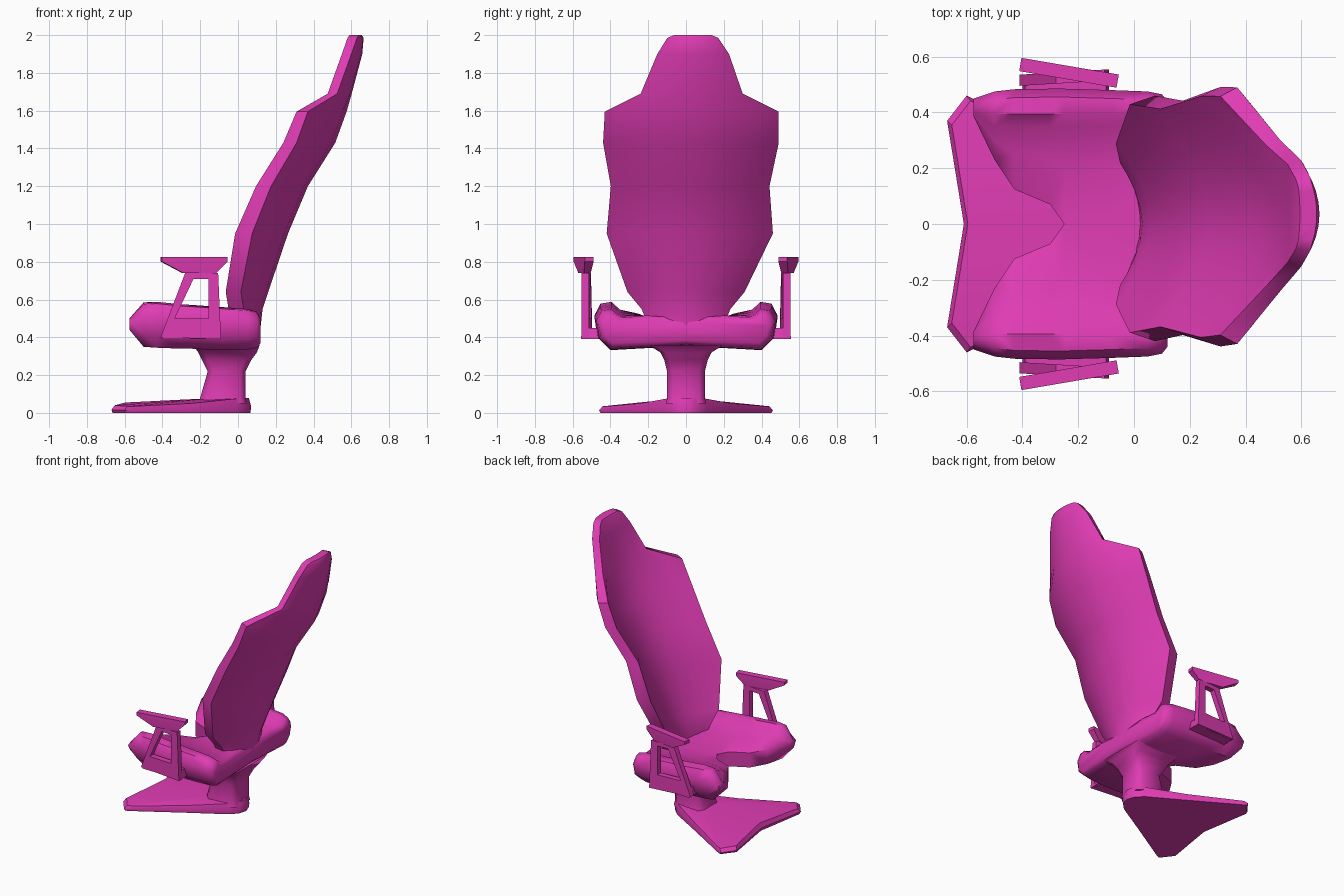
import bpy, bmesh
from math import radians, sin, cos
from mathutils import Vector, Matrix

if "Cube" in bpy.data.objects:
    bpy.data.objects.remove(bpy.data.objects["Cube"])

mat = bpy.data.materials.new("pink")
mat.diffuse_color = (0.745, 0.045, 0.456, 1)
mat.use_nodes = True
mat.node_tree.nodes["Principled BSDF"].inputs["Base Color"].default_value = mat.diffuse_color


def finish(name, bm, angle=50, mirror=False):
    """Optionally mirror across y, fix normals, and make a smooth-shaded object."""
    if mirror:
        mid = [f for f in bm.faces if all(abs(v.co.y) < 1e-4 for v in f.verts)]
        bmesh.ops.delete(bm, geom=mid, context='FACES')
        bmesh.ops.mirror(bm, geom=bm.verts[:] + bm.edges[:] + bm.faces[:],
                         matrix=Matrix.Identity(4), merge_dist=1e-4, axis='Y')
    bmesh.ops.recalc_face_normals(bm, faces=bm.faces[:])
    me = bpy.data.meshes.new(name)
    bm.to_mesh(me)
    bm.free()
    me.materials.append(mat)
    ob = bpy.data.objects.new(name, me)
    bpy.context.collection.objects.link(ob)
    bpy.ops.object.select_all(action='DESELECT')
    ob.select_set(True)
    bpy.context.view_layer.objects.active = ob
    bpy.ops.object.shade_smooth_by_angle(angle=radians(angle))
    return ob


def loft(bm, rings, caps=True, closed=False):
    """Bridge a list of equally long point rings with quads."""
    vs = [[bm.verts.new(p) for p in r] for r in rings]
    n = len(vs[0])
    pairs = list(zip(vs, vs[1:])) + ([(vs[-1], vs[0])] if closed else [])
    for a, b in pairs:
        for i in range(n):
            j = (i + 1) % n
            bm.faces.new((a[i], a[j], b[j], b[i]))
    if caps and not closed:
        bm.faces.new(vs[0])
        bm.faces.new(vs[-1])
    return vs


def rect(x0, x1, hy, z, yc=0, bevel=0.0):
    """Horizontal rectangle, with cut corners if bevel is given."""
    b = bevel
    if not b:
        return [(x0, yc - hy, z), (x1, yc - hy, z), (x1, yc + hy, z), (x0, yc + hy, z)]
    return [(x0 + b, yc - hy, z), (x1 - b, yc - hy, z), (x1, yc - hy + b, z), (x1, yc + hy - b, z),
            (x1 - b, yc + hy, z), (x0 + b, yc + hy, z), (x0, yc + hy - b, z), (x0, yc - hy + b, z)]


# Seat: horseshoe with thigh lobes and side bolsters, half lofted along x
def seat_ring(x, yi, zb, zi, zt, yo):
    h = zt - zb
    ym = yi + (0.34 - yi) * 0.6 if yi < 0.3 else yi + 0.004
    return [(x, yi, zb + 0.1 * h), (x, yi, zi), (x, ym, zi + (zt - zi) * 0.45),
            (x, max(0.35, yi + 0.008), zt - 0.17 * h), (x, max(0.395, yi + 0.015), zt),
            (x, yo - 0.03, zt - 0.04 * h), (x, yo, zt - 0.28 * h),
            (x, yo - 0.015, zb + 0.28 * h), (x, yo - 0.08 * min(1, h / 0.2), zb)]


bm = bmesh.new()
seat_rows = [  # x, inner y, bottom, inner top, bolster top, outer y
    (-0.575, 0.385, 0.44, 0.48, 0.50, 0.45), (-0.50, 0.23, 0.35, 0.48, 0.585, 0.475),
    (-0.43, 0.125, 0.345, 0.475, 0.588, 0.483), (-0.30, 0.07, 0.34, 0.47, 0.575, 0.485),
    (-0.25, 0.0, 0.34, 0.465, 0.572, 0.485), (-0.08, 0.0, 0.332, 0.47, 0.56, 0.48),
    (0.05, 0.0, 0.335, 0.49, 0.55, 0.475), (0.10, 0.0, 0.345, 0.50, 0.535, 0.465),
    (0.12, 0.0, 0.37, 0.48, 0.50, 0.44)]
loft(bm, [seat_ring(*r) for r in seat_rows])
finish("seat", bm, mirror=True)


# Backrest: curved shell with forward wings and a headrest
def back_ring(z, xw, xr, hw, yc, edge, thick):
    front, rear = xr - thick, xw + edge
    pts = []
    for t in (-1, -0.85, -0.62, -0.32, 0, 0.32, 0.62, 0.85, 1):
        pts.append((xr - (xr - rear) * abs(t) ** 2.0, yc + hw * t, z))
    for t in (0.93, 0.75, 0.5, 0.25, 0, -0.25, -0.5, -0.75, -0.93):
        k = (abs(t) / 0.93) ** 1.8
        pts.append((front - (front - xw) * k, yc + hw * t, z))
    return pts


bm = bmesh.new()
back_rows = [  # z, wing x, rear x, half width, centre y, wing edge, centre thickness
    (0.46, -0.02, 0.12, 0.20, 0.0, 0.07, 0.10), (0.55, -0.05, 0.13, 0.235, 0.0, 0.08, 0.10),
    (0.64, -0.065, 0.16, 0.31, 0.0, 0.08, 0.10), (0.95, -0.015, 0.265, 0.44, 0.02, 0.09, 0.10),
    (1.20, 0.095, 0.37, 0.42, 0.022, 0.08, 0.10), (1.43, 0.24, 0.515, 0.465, 0.026, 0.07, 0.10),
    (1.595, 0.31, 0.575, 0.46, 0.03, 0.06, 0.10), (1.69, 0.475, 0.602, 0.27, 0.03, 0.05, 0.09),
    (1.90, 0.55, 0.658, 0.19, 0.038, 0.05, 0.10), (1.985, 0.58, 0.665, 0.135, 0.036, 0.05, 0.08),
    (2.0, 0.59, 0.655, 0.10, 0.036, 0.05, 0.06)]
loft(bm, [back_ring(*r) for r in back_rows])
finish("backrest", bm)

# Pedestal column, flared under the seat
bm = bmesh.new()
loft(bm, [rect(x0, x1, hy, z, bevel=b) for x0, x1, hy, z, b in (
    (-0.20, 0.045, 0.105, 0.05, 0.03), (-0.20, 0.04, 0.10, 0.08, 0.03),
    (-0.16, 0.04, 0.10, 0.22, 0.03), (-0.19, 0.07, 0.115, 0.28, 0.03),
    (-0.21, 0.10, 0.135, 0.32, 0.03), (-0.24, 0.115, 0.20, 0.36, 0.03))])
finish("pedestal", bm)

# Foot base: low swept triangle with two front tips
half = [(0.05, 0.06, 0.08), (0.0, 0.11, 0.075), (-0.25, 0.255, 0.05), (-0.56, 0.44, 0.035),
        (-0.60, 0.46, 0.035), (-0.67, 0.37, 0.04)]
outline = ([(0.07, 0, 0.08)] + half + [(-0.61, 0, 0.055)]
           + [(x, -y, z) for x, y, z in reversed(half)])
c = Vector((-0.25, 0, 0))


def base_ring(s, hz):
    return [(c.x + (x - c.x) * s, y * s, z * hz) for x, y, z in outline]


bm = bmesh.new()
rings = loft(bm, [base_ring(0.985, 0), base_ring(1, 0.4), base_ring(0.96, 1)], caps=False)
bm.faces.new(rings[0])
top = bm.verts.new((-0.10, 0, 0.08))
for i, v in enumerate(rings[-1]):
    bm.faces.new((top, v, rings[-1][(i + 1) % len(outline)]))
finish("foot_base", bm, 40)

# Armrest frames: trapezoid loop with a foot reaching into the seat
outer = [(-0.41, 0.40), (-0.09, 0.39), (-0.105, 0.74), (-0.28, 0.74)]
inner = [(-0.335, 0.50), (-0.155, 0.50), (-0.155, 0.71), (-0.235, 0.71)]


def flat(loop, y):
    return [(x, y + (x + 0.25) * 0.06, z) for x, z in loop]


bm = bmesh.new()
loft(bm, [flat(outer, 0.505), flat(outer, 0.545), flat(inner, 0.545), flat(inner, 0.505)], closed=True)
loft(bm, [rect(-0.40, -0.09, 0.045, 0.392, 0.49), rect(-0.39, -0.10, 0.04, 0.45, 0.485)])
finish("armrest_frames", bm, 30, mirror=True)

# Armrest pads: funnel under a thin plate, toed outward at the front
bm = bmesh.new()
loft(bm, [rect(-0.05 - w, 0.125 - w, hy, z) if w else rect(-0.177, 0.177, hy, z)
          for w, hy, z in ((0.0, 0.024, 0.825), (0, 0.024, 0.802), (0.01, 0.018, 0.74))])
bmesh.ops.transform(bm, verts=bm.verts[:], matrix=Matrix.Translation((-0.233, 0.542, 0))
                    @ Matrix.Rotation(radians(-9.7), 4, 'Z'))
finish("armrest_pads", bm, 30, mirror=True)
